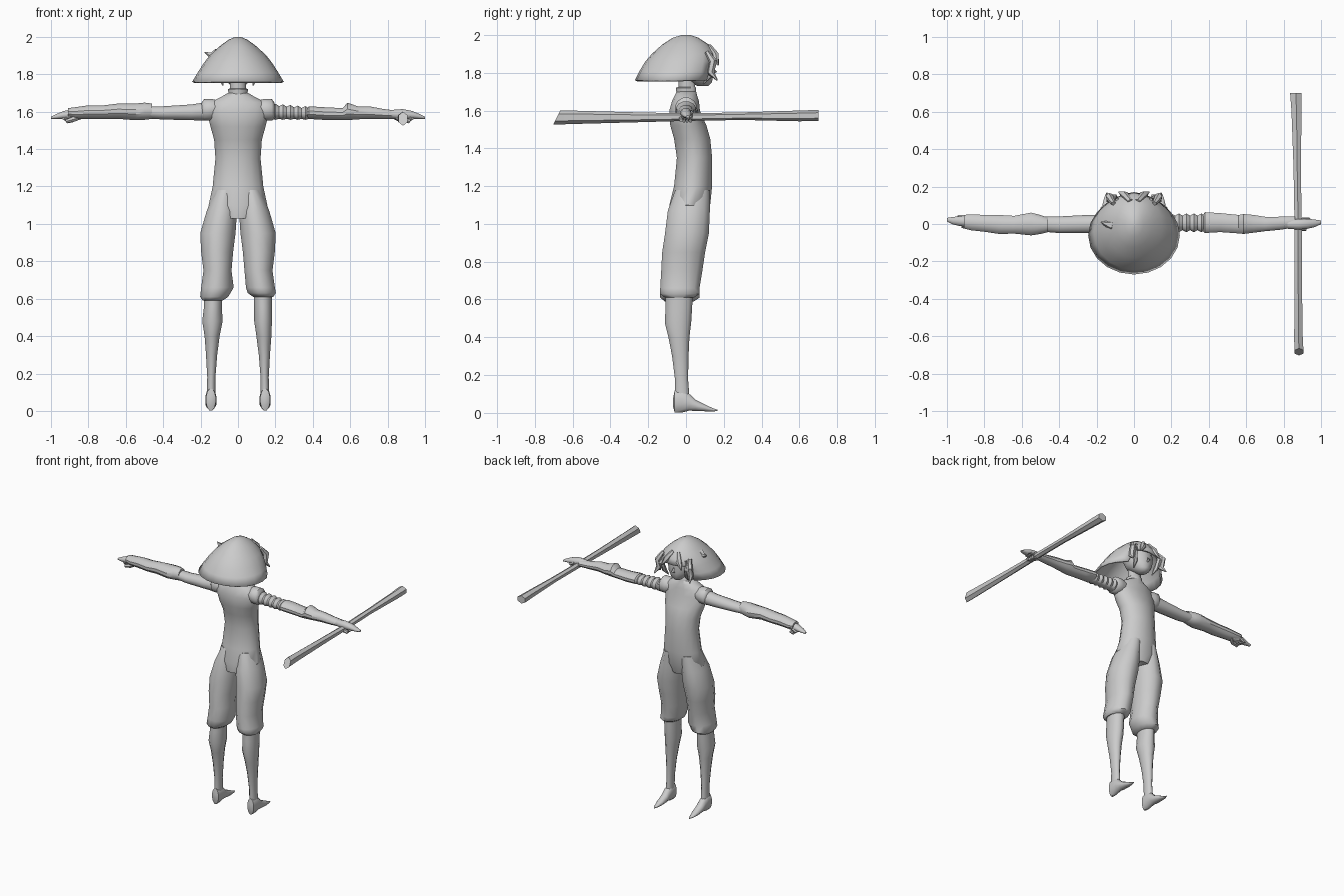
import bpy, bmesh, math
from mathutils import Vector

cube = bpy.data.objects.get("Cube")
if cube:
    bpy.data.objects.remove(cube)

UNIT = 0.01  # ring tables are written in hundredths

clay = bpy.data.materials.new("light grey")
clay.use_nodes = True
GREY = (0.6, 0.6, 0.6, 1)
clay.diffuse_color = GREY
clay.node_tree.nodes["Principled BSDF"].inputs["Base Color"].default_value = GREY


def finish(name, bm, sharp_angle=50):
    """Turn a bmesh into a shaded, coloured object."""
    bmesh.ops.recalc_face_normals(bm, faces=bm.faces)
    mesh = bpy.data.meshes.new(name)
    bm.to_mesh(mesh)
    bm.free()
    for poly in mesh.polygons:
        poly.use_smooth = True
    mesh.set_sharp_from_angle(angle=math.radians(sharp_angle))
    mesh.materials.append(clay)
    obj = bpy.data.objects.new(name, mesh)
    bpy.context.collection.objects.link(obj)
    return obj


def skin(bm, loops, capped=True):
    """Bridge consecutive vertex loops and close both ends."""
    count = len(loops[0])
    for low, high in zip(loops, loops[1:]):
        for i in range(count):
            j = (i + 1) % count
            bm.faces.new((low[i], low[j], high[j], high[i]))
    if capped:
        bm.faces.new(loops[0])
        bm.faces.new(loops[-1])


def loft(name, axis, rings, side=1, sides=12, sharp_angle=50):
    """Ellipses along an axis; each ring is (position, low, high, low, high)."""
    bm = bmesh.new()
    loops = []
    for pos, a_low, a_high, b_low, b_high in rings:
        loop = []
        for i in range(sides):
            turn = math.tau * (i + 0.5) / sides
            a = (a_low + a_high + (a_high - a_low) * math.cos(turn)) / 2
            b = (b_low + b_high + (b_high - b_low) * math.sin(turn)) / 2
            x, y, z = {"x": (pos, a, b), "y": (a, pos, b), "z": (a, b, pos)}[axis]
            loop.append(bm.verts.new(Vector((x * side, y, z)) * UNIT))
        loops.append(loop)
    skin(bm, loops)
    return finish(name, bm, sharp_angle)


def strand(name, points, side=1, sides=6):
    """Tapered tube through points given as (x, y, z, radius)."""
    bm = bmesh.new()
    spots = [Vector((p[0] * side, p[1], p[2])) * UNIT for p in points]
    loops = []
    for k, spot in enumerate(spots):
        ahead = spots[min(k + 1, len(spots) - 1)] - spots[max(k - 1, 0)]
        turn = ahead.to_track_quat("Z", "Y")
        radius = points[k][3] * UNIT
        loops.append([bm.verts.new(spot + turn @ Vector((
            radius * math.cos(math.tau * i / sides),
            radius * math.sin(math.tau * i / sides), 0))) for i in range(sides)])
    skin(bm, loops)
    return finish(name, bm)


# Torso, from hips to collar
loft("torso", "z", [
    (103, -9, 9, -9, 11), (110, -16, 16, -9, 13), (120, -13.8, 13.8, -6.5, 14),
    (135, -12.3, 12.3, -5, 14), (145, -13, 13, -6.5, 13), (152, -15, 15, -8.5, 11),
    (160, -17, 17, -9, 7.5), (165, -15, 15, -7.5, 7), (168, -9, 9, -6, 6),
    (170, -5.5, 5.5, -5, 5.5)], sides=16)
loft("neck", "z", [
    (166, -5, 5, -5, 5.5), (172, -5.5, 5.5, -5.5, 5.5), (172.5, -4.5, 4.5, -4, 5),
    (180, -4.5, 4.5, -4, 5)])

# Legs, baggy trousers and pointed shoes
for side, label in ((1, "left"), (-1, "right")):
    droop = 0 if side > 0 else 2
    loft(label + "_trouser", "z", [
        (118, 1, 12.5, -6, 13), (107, 0.2, 17, -10, 13), (95, 1, 20.5, -11.5, 12.5),
        (85, 2.3, 20, -13, 10.5), (75, 3.2, 18.7, -13.5, 9),
        (66, 4 - droop, 20, -14, 7.5), (63 - droop, 5, 20.5, -14, 7.5),
        (61 - droop, 8, 19, -11.5, 4.5)], side)
    loft(label + "_calf", "z", [
        (66, 8, 18.5, -11, 4), (56, 8.5, 18.3, -11, 3.5),
        (48, 8.5 - droop / 4, 18.3 + droop / 2, -11.5, 3), (40, 9.7, 18, -9.5, 2),
        (30, 11, 17.2, -7.5, 1.5), (18, 12, 16.5, -6, 1.2), (8, 12, 16.8, -6, 2)], side)
    loft(label + "_shoe", "y", [
        (-6.8, 13, 16, 3, 8), (-6, 11.8, 17.2, 0, 12), (-2, 11.5, 17.5, 0, 12.5),
        (1.5, 11.5, 17.5, 1, 10.5), (5, 11.5, 17.5, 1, 7), (10, 12, 17, 0.8, 4.5),
        (14, 13, 16, 0.8, 2.6), (16.8, 14.2, 14.8, 0.9, 1.6)], side)
    loft(label + "_shoulder_frill", "x", [
        (10, -5, 5, 157, 166), (14, -6, 6, 155, 167), (18, -6, 6, 155, 167),
        (19.5, -4.5, 4.5, 156, 165)], side)

# Right arm: plain upper sleeve, loose forearm sleeve
loft("right_upper_arm", "x", [
    (12, -5, 5, 155, 166), (25, -5, 5, 155.3, 164), (40, -5, 4.2, 155.7, 163),
    (52, -4, 4, 156.5, 163)], -1)
loft("right_forearm_sleeve", "x", [
    (46, -4.5, 3.5, 156, 164.5), (50, -5.5, 5, 155.5, 165), (55, -6.3, 6.3, 155.3, 164.5),
    (64, -5.3, 4.5, 156, 164.5), (72, -5.5, 5, 156, 163.5), (80, -4.3, 5, 156, 163.5),
    (87, -3.5, 5.3, 156, 162.5), (91, -2.5, 5, 157, 162)], -1, sharp_angle=35)

# Left arm: ribbed upper sleeve, flared forearm sleeve
ribs = []
for i in range(11):
    swell = 1 if i % 2 else -0.2
    ribs.append((18 + i * 2, -3.6 - swell, 4.8 + swell, 156 - swell / 2, 163.6 - i / 6 + swell))
loft("left_ribbed_sleeve", "x", ribs, sharp_angle=35)
loft("left_forearm_sleeve", "x", [
    (36, -3.5, 4, 157, 161), (38, -5, 6.5, 156, 163), (46, -4.5, 6, 155.5, 162.5),
    (56, -5.2, 5, 155.5, 162), (58.5, -5.5, 5.5, 155.3, 165), (64, -4.8, 5, 155.8, 163),
    (70, -4, 4, 156, 163), (78, -3.2, 4, 156, 161.5), (86, -2, 4, 156, 160.5)],
     sharp_angle=35)

# Hands with one long finger, curled fingers and a thumb
for side, label in ((1, "left"), (-1, "right")):
    shift = 0.8 if side < 0 else -0.6
    loft(label + "_hand", "x", [
        (82, -2 + shift, 3 + shift, 156.5, 161), (88, -2.5 + shift, 3.5 + shift, 155.5, 161.5),
        (93, -2 + shift, 3.5 + shift, 156, 160.5), (97, -1 + shift, 3 + shift, 156, 158.8),
        (100, 0.5 + shift, 2.5 + shift, 156, 157.3)], side)
    strand(label + "_thumb", [
        (84, 1 + shift, 157.5, 1.5), (88, -2 + shift, 156, 1.6), (92, -2 + shift, 154.8, 1)], side)
    for k in range(3):
        across = k * 1.7 - 0.5 + shift
        strand(label + "_curled_finger", [
            (90, across, 158, 1.2), (93.5, across, 156, 1.2),
            (91, across, 154.6, 1), (88, across, 155, 0.7)], side)

# Long slim staff held across the left hand, with slanted ends
staff = loft("staff", "y", [
    (-70, 85.5, 91, 152.5, 160), (-62, 85.3, 90.6, 152.8, 160), (-25, 85.5, 90, 153.8, 159),
    (0, 85.5, 90, 154.5, 158.5), (30, 85, 89.5, 155, 159), (60, 83.8, 90, 154.3, 160),
    (70, 83, 90, 154.5, 160.3)], sides=6, sharp_angle=30)
for vert in staff.data.vertices:
    if abs(vert.co.y) > 0.69:
        vert.co.y += (vert.co.z - 1.53) * 0.5 if vert.co.y < 0 else 0

# Face inside the hair
loft("face", "z", [
    (173, -2.5, 2.5, 6, 12), (175, -5, 5, 2, 14), (179, -8.5, 8.5, -4, 14.5),
    (185, -10, 10, -7, 14.5), (191, -9, 9, -7, 13.5), (195, -5, 5, -4, 9)])
strand("nose", [(0, 13.5, 184, 0.6), (0, 15.5, 180.5, 1), (0, 13, 179, 0.5)])

# Flared bowl of hair, open over the face
bm = bmesh.new()
SIDES = 20
loops = []
for z, back, front, half in [
        (176, -27, 15, 24.5), (181, -24.5, 16.5, 21.5), (186, -21.5, 17, 18.3),
        (190, -18, 16, 15.2), (195, -12.5, 12, 9.8), (198.5, -7, 6.5, 5), (200, -2, 2, 1.5)]:
    loop = []
    for i in range(SIDES):
        turn = math.tau * i / SIDES
        y = (back + front + (front - back) * math.cos(turn)) / 2
        loop.append(bm.verts.new(Vector((half * math.sin(turn), y, z)) * UNIT))
    loops.append(loop)
skin(bm, loops, capped=False)
bm.faces.new(loops[-1])
opening = [f for f in bm.faces if f.calc_center_median().z < 1.87
           and f.calc_center_median().y > 0.07 and abs(f.calc_center_median().x) < 0.13]
bmesh.ops.delete(bm, geom=opening, context="FACES")
hair = finish("hair_bowl", bm)
shell = hair.modifiers.new("thickness", "SOLIDIFY")
shell.thickness = 0.012

# Fringe, side locks and a loose tuft
for side, label in ((1, "left"), (-1, "right")):
    strand(label + "_side_lock", [
        (11, 11, 191, 1.2), (13, 14.5, 186, 2.2), (13, 13, 180, 2), (14.5, 16.5, 176, 0.4)], side)
    strand(label + "_cheek_lock", [
        (9, 13, 190, 1), (10.5, 14, 184, 2), (9, 12, 178, 1.6), (8, 9, 174, 0.3)], side)
    strand(label + "_fringe", [
        (2, 12, 194, 1.5), (5, 15.5, 189, 2.2), (8, 17, 184, 0.4)], side)
strand("loose_tuft", [(-11, -1, 191, 3), (-14.5, 0, 190, 1.8), (-17.8, 1, 191.8, 0.2)])
